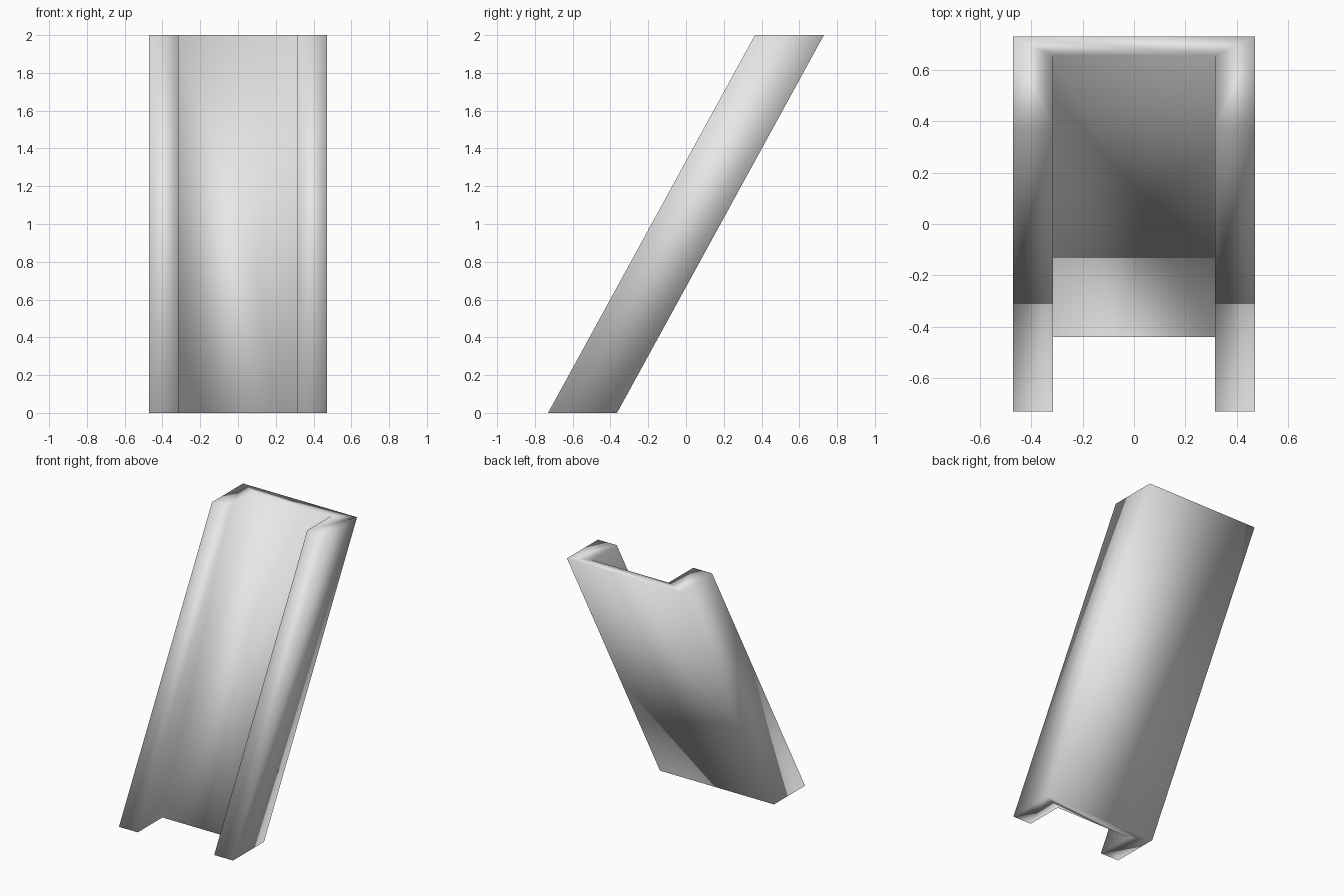
import bpy
import bmesh
from mathutils import Vector

cube = bpy.data.objects.get("Cube")
if cube:
    bpy.data.objects.remove(cube, do_unlink=True)

# Channel dimensions
HEIGHT, HALF_WIDTH, INNER = 2.0, 0.47, 0.315
FRONT, BACK, WEB = -0.73, -0.365, 0.075
LEAN = 1.095

# Plain grey material
grey = bpy.data.materials.new("plain_grey")
grey.use_nodes = True
colour = (0.8, 0.8, 0.8, 1.0)
grey.diffuse_color = colour
grey.node_tree.nodes["Principled BSDF"].inputs["Base Color"].default_value = colour

# U-shaped section, mirrored from its left half
half = [(HALF_WIDTH, BACK), (HALF_WIDTH, FRONT), (INNER, FRONT), (INNER, BACK - WEB)]
profile = half + [(-x, y) for x, y in reversed(half)]

# Section swept along the slanted axis, with level end caps
bm = bmesh.new()
base = bm.faces.new([bm.verts.new((x, y, 0)) for x, y in profile])
swept = bmesh.ops.extrude_face_region(bm, geom=[base], use_keep_orig=True)
top = [v for v in swept["geom"] if isinstance(v, bmesh.types.BMVert)]
bmesh.ops.translate(bm, verts=top, vec=Vector((0, LEAN, HEIGHT)))
bmesh.ops.recalc_face_normals(bm, faces=bm.faces)
for face in bm.faces:
    face.smooth = True

mesh = bpy.data.meshes.new("slanted_channel")
bm.to_mesh(mesh)
bm.free()
mesh.materials.append(grey)
channel = bpy.data.objects.new("slanted_channel", mesh)
bpy.context.collection.objects.link(channel)
